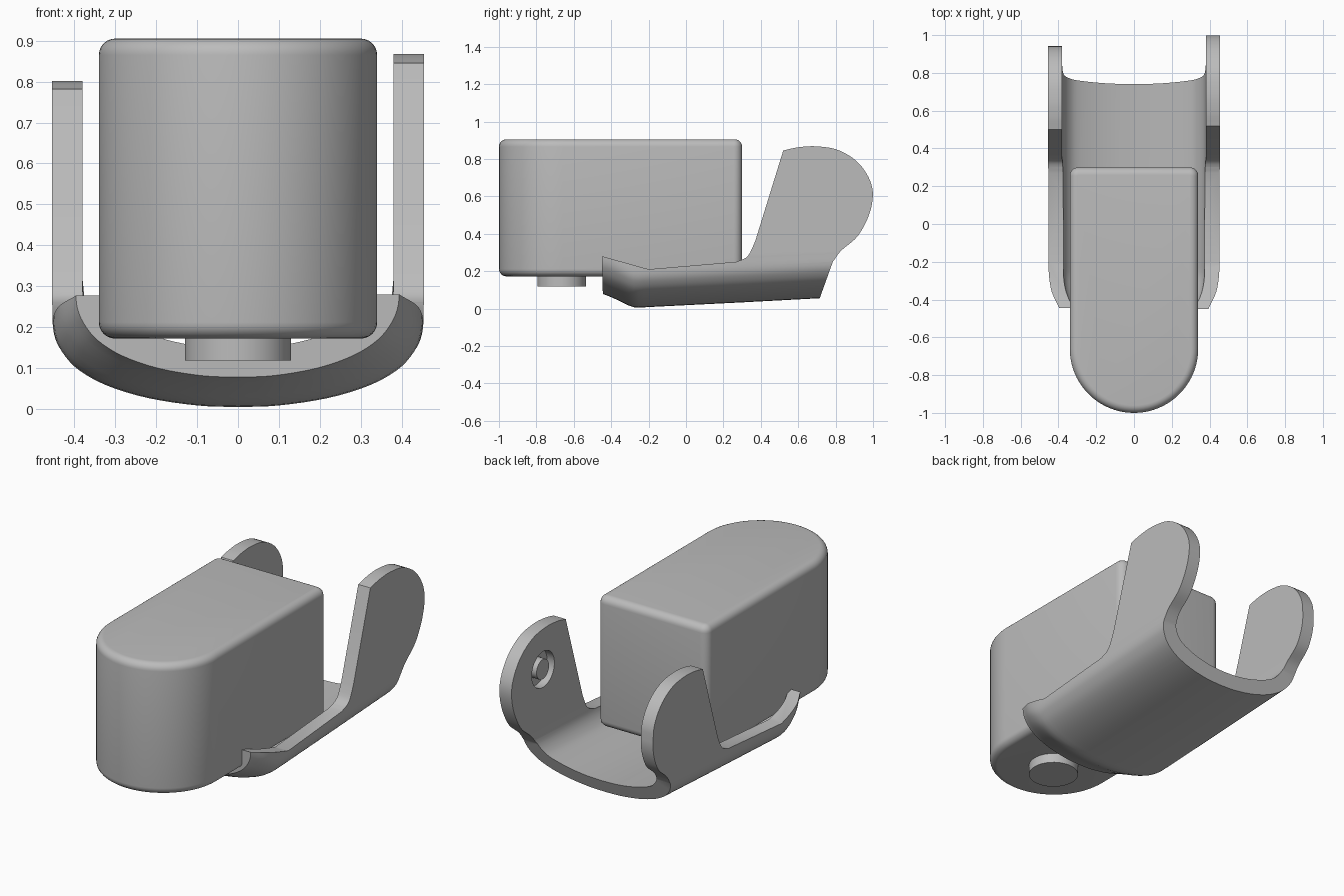
import bpy, bmesh, math
from mathutils import Vector

cube = bpy.data.objects.get("Cube")
if cube:
    bpy.data.objects.remove(cube, do_unlink=True)

GREY = (0.5, 0.5, 0.5, 1.0)
grey = bpy.data.materials.new("plain grey")
grey.use_nodes = True
grey.diffuse_color = GREY
grey.node_tree.nodes["Principled BSDF"].inputs["Base Color"].default_value = GREY


def activate(obj):
    bpy.ops.object.select_all(action="DESELECT")
    obj.select_set(True)
    bpy.context.view_layer.objects.active = obj


def loft(name, rings):
    """Solid skinned through equal closed rings, with capped ends."""
    bm = bmesh.new()
    rows = [[bm.verts.new(p) for p in ring] for ring in rings]
    n = len(rows[0])
    for a, b in zip(rows, rows[1:]):
        for i in range(n):
            j = (i + 1) % n
            bm.faces.new((a[i], a[j], b[j], b[i]))
    bm.faces.new(rows[0])
    bm.faces.new(rows[-1])
    bmesh.ops.recalc_face_normals(bm, faces=bm.faces)
    mesh = bpy.data.meshes.new(name)
    bm.to_mesh(mesh)
    bm.free()
    obj = bpy.data.objects.new(name, mesh)
    bpy.context.collection.objects.link(obj)
    mesh.materials.append(grey)
    return obj


def cylinder(name, radius, depth, location, rotation=(0, 0, 0)):
    bpy.ops.mesh.primitive_cylinder_add(vertices=48, radius=radius, depth=depth,
                                        location=location, rotation=rotation)
    obj = bpy.context.object
    obj.name = name
    obj.data.materials.append(grey)
    return obj


def boolean(obj, cutter, operation):
    activate(obj)
    mod = obj.modifiers.new("cut", "BOOLEAN")
    mod.operation, mod.solver, mod.object = operation, "EXACT", cutter
    bpy.ops.object.modifier_apply(modifier=mod.name)
    bpy.data.objects.remove(cutter, do_unlink=True)


def smooth(obj, degrees=32):
    activate(obj)
    bpy.ops.object.shade_smooth_by_angle(angle=math.radians(degrees))


def spline(points, steps=4):
    """Smooth path through the points."""
    p = [Vector(q) for q in points]
    p = [2 * p[0] - p[1]] + p + [2 * p[-1] - p[-2]]
    out = []
    for a, b, c, d in zip(p, p[1:], p[2:], p[3:]):
        for k in range(steps):
            t = k / steps
            out.append(0.5 * (2 * b + (c - a) * t + (2 * a - 5 * b + 4 * c - d) * t**2
                              + (3 * b - a - 3 * c + d) * t**3))
    return out + [p[-2]]


# Housing: round nose, square back with softened corners and rims
def arc(cx, cy, r, start, end, steps):
    return [(cx + r * math.cos(math.radians(start + (end - start) * i / steps)),
             cy + r * math.sin(math.radians(start + (end - start) * i / steps)))
            for i in range(steps + 1)]


def outline(inset, z):
    w, c, back = 0.34, 0.045, 0.30
    pts = (arc(0, -0.66, w - inset, 180, 360, 40)
           + arc(w - c, back - c, c - inset, 0, 90, 6)
           + arc(c - w, back - c, c - inset, 90, 180, 6))
    return [(x, y, z) for x, y in pts]


rim, low, high = 0.04, 0.172, 0.905
angles = [math.radians(15 * i) for i in range(7)]
rings = [outline(rim * (1 - math.sin(a)), low + rim * (1 - math.cos(a))) for a in angles]
rings += [outline(rim * (1 - math.sin(a)), high - rim * (1 - math.cos(a)))
          for a in reversed(angles)]
housing = loft("housing", rings)
smooth(housing)

# Button under the nose
smooth(cylinder("bottom_button", 0.13, 0.08, (0, -0.665, 0.158)))

# Cradle: U section swept back, pinched and lifted at the front lip
outer = spline([(0.455, 0.25), (0.45, 0.18), (0.43, 0.135), (0.39, 0.093), (0.32, 0.055),
                (0.22, 0.025), (0.1, 0.007), (0, 0.003)])
inner = spline([(0.38, 0.26), (0.372, 0.205), (0.345, 0.16), (0.3, 0.127), (0.2, 0.095),
                (0.1, 0.078), (0, 0.073)])
outer.insert(0, Vector((0.455, 0.98)))
inner.insert(0, Vector((0.38, 0.98)))


def mirrored(half):
    return half + [Vector((-p.x, p.y)) for p in reversed(half[:-1])]


section = mirrored(outer) + mirrored(inner)[::-1]
path = spline([(-0.47, 0.85, 0.08), (-0.43, 0.89, 0.07), (-0.36, 0.96, 0.04),
               (-0.28, 0.99, 0.004), (-0.2, 1, 0.005)], 3)
path += [Vector((0.3, 1, 0.03)), Vector((1.05, 1, 0.07))]
cradle = loft("cradle", [[(p.x * s, y, p.y + lift) for p in section] for y, s, lift in path])

# Side silhouette trims the sweep into a low wall with a rounded ear
ear = spline([(0.52, 0.845), (0.6, 0.862), (0.7, 0.867), (0.82, 0.845), (0.93, 0.77),
              (0.995, 0.65), (0.985, 0.52), (0.92, 0.39), (0.83, 0.31), (0.785, 0.25)], 5)
neck = spline([(0.27, 0.25), (0.33, 0.28), (0.37, 0.36)], 4)
side = [Vector(p) for p in [(-0.44, -0.1), (-0.45, 0.28), (-0.2, 0.21)]] + neck + ear
side += [Vector((0.715, 0.055)), Vector((0.67, -0.1))]


def short_ear(p):
    rise = max(0, min(1, (p.y - 0.25) / 0.35))
    return Vector((p.x - 0.06 * rise * (p.x - 0.3) / 0.7,
                   p.y - 0.107 * max(0, p.y - 0.25)))


short = [short_ear(p) for p in side]
trim = loft("cradle_trim", [[(x, p.x, p.y) for p in shape]
                            for x, shape in ((-0.6, short), (-0.3, short),
                                             (0.3, side), (0.6, side))])
boolean(cradle, trim, "INTERSECT")

# Round socket with a pin on the inside of the taller ear
turn = (0, math.pi / 2, 0)
boolean(cradle, cylinder("socket_cutter", 0.1, 0.09, (0.38, 0.72, 0.64), turn), "DIFFERENCE")
smooth(cradle)
smooth(cylinder("socket_pin", 0.055, 0.05, (0.407, 0.72, 0.64), turn))
